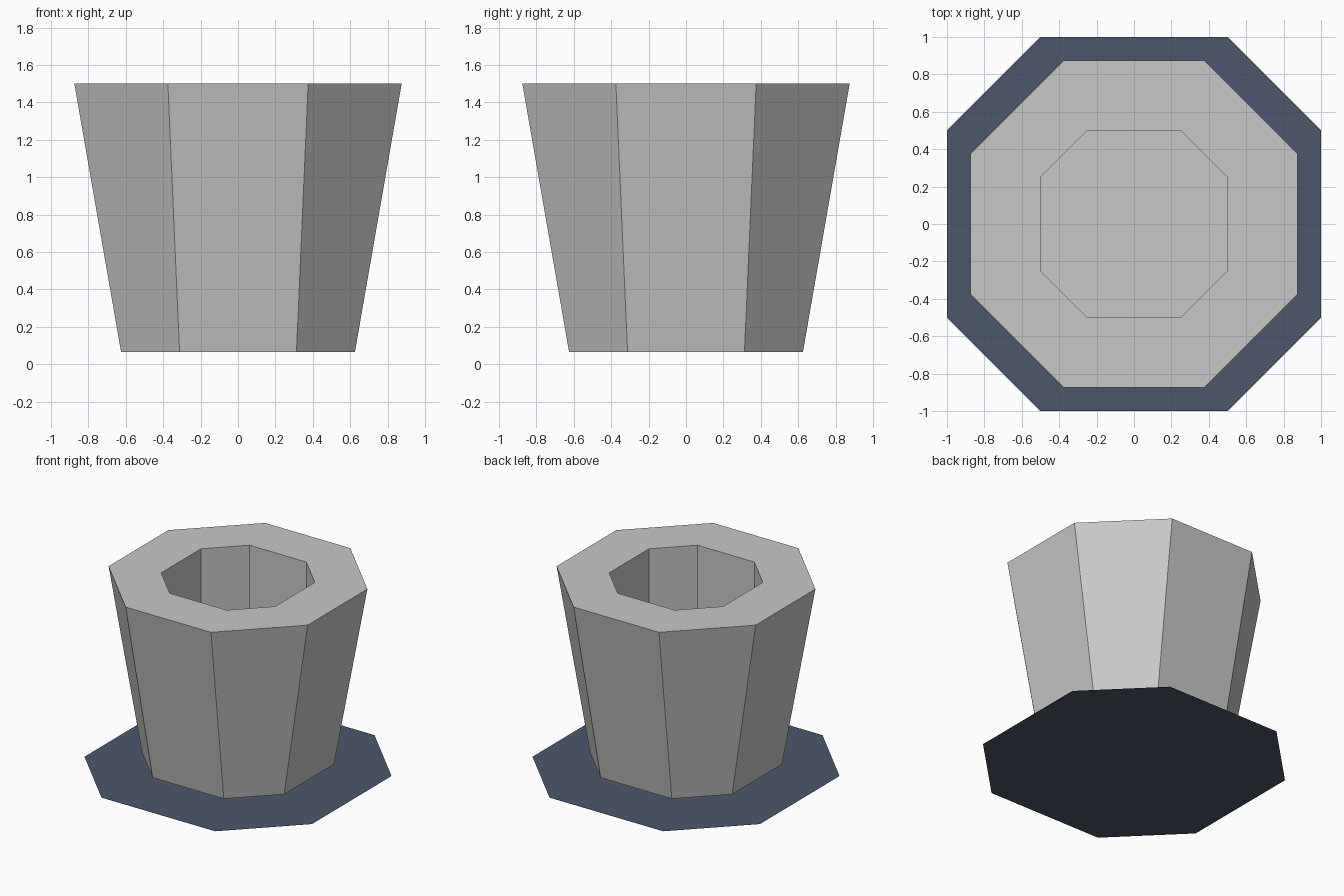
import bpy, bmesh

cube = bpy.data.objects.get("Cube")
if cube:
    bpy.data.objects.remove(cube, do_unlink=True)


def make_material(name, rgb):
    mat = bpy.data.materials.new(name)
    mat.use_nodes = True
    color = (*rgb, 1.0)
    mat.diffuse_color = color
    mat.node_tree.nodes["Principled BSDF"].inputs["Base Color"].default_value = color
    return mat


def octagon(bm, reach, half_edge, z):
    """Ring of an axis-aligned octagon, counter-clockwise from above."""
    r, h = reach, half_edge
    corner = [(r, -h), (r, h), (h, r), (-h, r)]
    ring = corner + [(-x, -y) for x, y in corner]
    return [bm.verts.new((x, y, z)) for x, y in ring]


def build(name, rings, mat, cap_start=True, cap_end=True):
    """Loft flat faces through a series of octagons."""
    bm = bmesh.new()
    loops = [octagon(bm, *ring) for ring in rings]
    for a, b in zip(loops, loops[1:]):
        for i in range(len(a)):
            j = (i + 1) % len(a)
            bm.faces.new((a[i], a[j], b[j], b[i]))
    if cap_start:
        bm.faces.new(loops[0][::-1])
    if cap_end:
        bm.faces.new(loops[-1])
    mesh = bpy.data.meshes.new(name)
    bm.to_mesh(mesh)
    bm.free()
    mesh.materials.append(mat)
    obj = bpy.data.objects.new(name, mesh)
    bpy.context.collection.objects.link(obj)
    return obj


stone = make_material("light grey", (0.58, 0.58, 0.58))
slate = make_material("slate blue", (0.069, 0.095, 0.15))

# Paper-thin octagonal base sheet
build("base_sheet", [(1.0, 0.5, 0.0)], slate, cap_start=False)

# Flared body: outer wall, flat rim, straight well and its floor
build("flared_body", [
    (0.625, 0.3125, 0.065),
    (0.875, 0.375, 1.5),
    (0.5, 0.25, 1.5),
    (0.5, 0.25, 0.75),
], stone)
